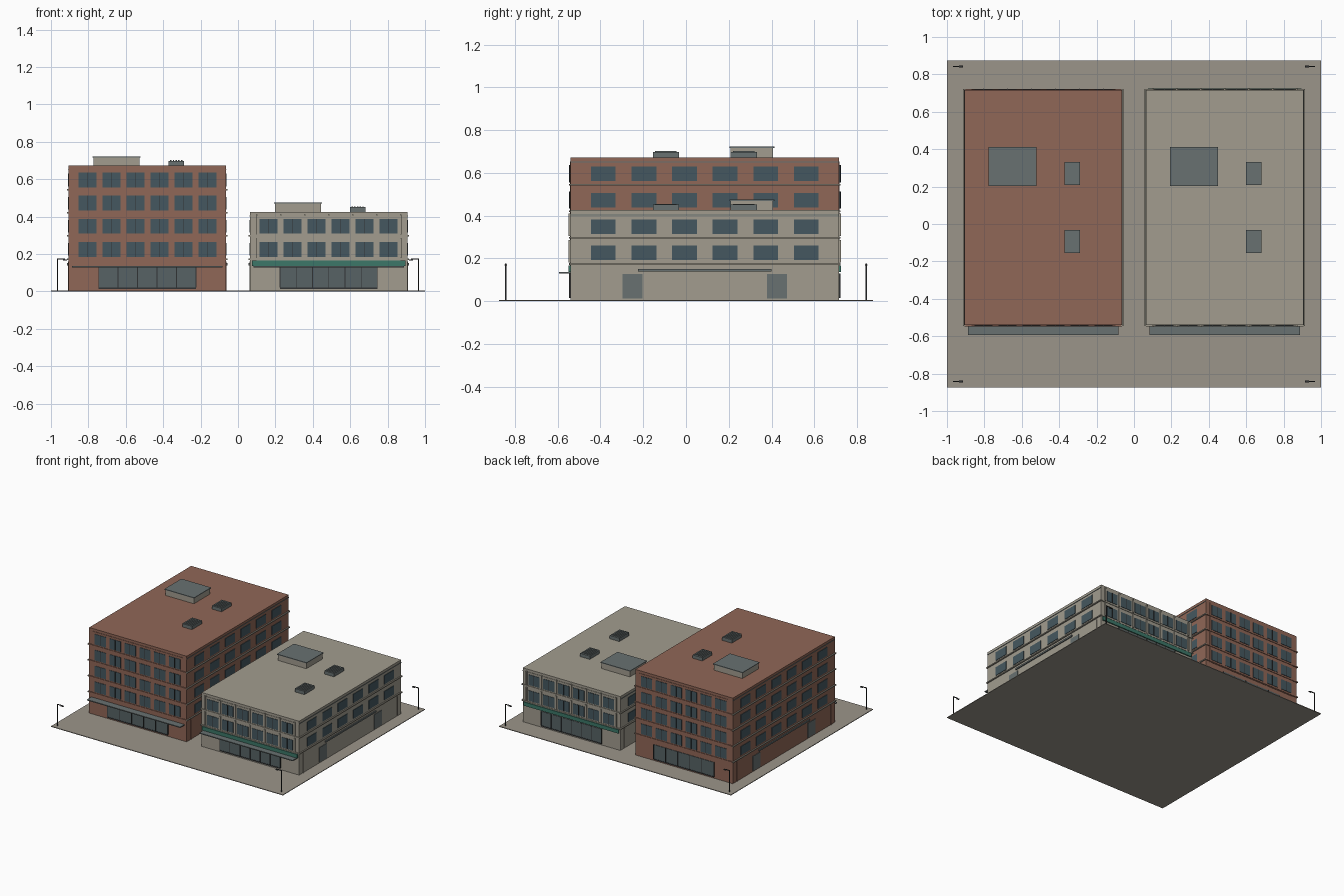
import bpy
import bmesh
from mathutils import Matrix, Vector

cube = bpy.data.objects.get("Cube")
if cube:
    bpy.data.objects.remove(cube, do_unlink=True)


def material(name, r, g, b):
    m = bpy.data.materials.new(name)
    m.use_nodes = True
    m.diffuse_color = (r, g, b, 1)
    m.node_tree.nodes["Principled BSDF"].inputs["Base Color"].default_value = (r, g, b, 1)
    return m


BRICK = material("brick red", 0.28, 0.135, 0.095)
STONE = material("warm stone", 0.36, 0.335, 0.275)
PAVING = material("paving", 0.33, 0.30, 0.255)
METAL = material("grey metal", 0.14, 0.165, 0.165)
GLASS = material("blue grey glass", 0.06, 0.097, 0.117)
SHOP = material("shop glass", 0.095, 0.123, 0.13)
GREEN = material("green sign band", 0.045, 0.185, 0.14)
DARK = material("dark metal", 0.03, 0.032, 0.033)


def boxes(name, mat, items):
    """One object from boxes given as (x0, x1, y0, y1, z0, z1)."""
    bm = bmesh.new()
    for x0, x1, y0, y1, z0, z1 in items:
        mid = Vector((x0 + x1, y0 + y1, z0 + z1)) / 2
        size = Matrix.Diagonal((abs(x1 - x0), abs(y1 - y0), z1 - z0, 1))
        bmesh.ops.create_cube(bm, size=1, matrix=Matrix.Translation(mid) @ size)
    me = bpy.data.meshes.new(name)
    bm.to_mesh(me)
    bm.free()
    me.materials.append(mat)
    ob = bpy.data.objects.new(name, me)
    bpy.context.collection.objects.link(ob)
    return ob


CY, HW, HD = 0.088, 0.42, 0.628     # building centre y, half width, half depth
GROUND = 0.005
FLOOR = 0.1235                      # storey height
BAY = 0.1283                        # front window spacing
SIDE_BAY = 0.19
PANEL = 3 * BAY


def on_end(cx, s, u0, u1, z0, z1, out):
    """Box on the front (s = -1) or back (s = 1) wall."""
    y = CY + s * HD
    return (cx + u0, cx + u1, y - s * 0.004, y + s * out, z0, z1)


def on_side(cx, s, u0, u1, z0, z1, out):
    """Box on the left (s = 1) or right (s = -1) wall."""
    x = cx + s * HW
    return (x - s * 0.004, x + s * out, CY + u0, CY + u1, z0, z1)


def building(prefix, cx, top, floors, mat, panes):
    def add(part, m, items):
        boxes(prefix + "_" + part, m, items)

    add("walls", mat, [(cx - HW, cx + HW, CY - HD, CY + HD, GROUND, top)])

    glass, bars, ledges, end_ledges, panels = [], [], [], [], []
    shop, shop_bars, doors, pipes, rails = [], [], [], [], []
    for s in (-1, 1):
        # raised window panel on the street walls
        panels.append(on_end(cx, s, -PANEL, PANEL, 0.165, top - 0.02, 0.003))
        for f in range(floors):
            zc = 0.225 + f * FLOOR
            for k in range(6):
                u = (k - 2.5) * BAY
                glass.append(on_end(cx, s, u - 0.048, u + 0.048, zc - 0.04, zc + 0.04, 0.006))
                bars.append(on_end(cx, s, u - 0.002, u + 0.002, zc - 0.04, zc + 0.04, 0.008))
                v = (k - 2.5) * SIDE_BAY
                glass.append(on_side(cx, s, v - 0.058, v + 0.058, zc - 0.034, zc + 0.034, 0.004))
            zl = 0.173 + f * FLOOR
            ledges.append(on_side(cx, s, -HD - 0.006, HD + 0.006, zl - 0.004, zl + 0.004, 0.009))
            end_ledges.append(on_end(cx, s, -HW, HW, zl - 0.004, zl + 0.004, 0.007))
        # shop front with mullions
        w = 0.26
        shop.append(on_end(cx, s, -w, w, 0.02, 0.13, 0.004))
        for k in range(panes + 1):
            u = -w + 2 * w * k / panes
            shop_bars.append(on_end(cx, s, u - 0.002, u + 0.002, 0.02, 0.13, 0.007))
        shop_bars.append(on_end(cx, s, -w, w, 0.014, 0.02, 0.007))
        # side doors, rail and downpipes
        for v in (-0.338, 0.338):
            doors.append(on_side(cx, s, v - 0.046, v + 0.046, 0.012, 0.126, 0.004))
        rails.append(on_side(cx, s, -0.312, 0.312, 0.139, 0.151, 0.008))
        for v in (-0.578, 0.578):
            pipes.append(on_side(cx, s, v - 0.002, v + 0.002, GROUND, 0.16, 0.004))
        rails.append(on_side(cx, s, -HD, HD, top - 0.024, top - 0.019, 0.003))

    add("window_panels", mat, panels)
    add("windows", GLASS, glass)
    add("window_bars", DARK, bars)
    add("side_ledges", STONE, ledges)
    add("street_ledges", mat, end_ledges)
    add("shop_windows", SHOP, shop)
    add("shop_mullions", DARK, shop_bars)
    add("side_doors", METAL, doors)
    add("side_rails", METAL, rails)
    add("downpipes", mat, pipes)

    # entrance canopy on the front only
    y = CY - HD
    add("canopy", METAL, [(cx - 0.402, cx + 0.402, y - 0.054, y, 0.129, 0.136)])

    # roof access block and air units
    add("roof_block", STONE, [(cx - 0.287, cx - 0.041, 0.208, 0.408, top, top + 0.044)])
    add("roof_block_cap", METAL, [(cx - 0.292, cx - 0.036, 0.203, 0.413, top + 0.044, top + 0.05)])
    units, slats = [], []
    for yc in (0.27, -0.094):
        units.append((cx + 0.113, cx + 0.196, yc - 0.061, yc + 0.061, top, top + 0.026))
        for k in range(5):
            x = cx + 0.122 + k * 0.0145
            slats.append((x, x + 0.007, yc - 0.05, yc + 0.05, top + 0.026, top + 0.03))
    add("air_units", METAL, units)
    add("air_unit_slats", METAL, slats)


boxes("paved_ground", PAVING, [(-1, 1, -0.875, 0.875, 0, GROUND)])
building("tall_block", -0.485, 0.672, 4, BRICK, 5)
building("low_block", 0.485, 0.425, 2, STONE, 6)

# green sign band and vertical fins of the low block
bands, fins = [], []
for s in (-1, 1):
    bands.append(on_end(0.485, s, -0.41, 0.41, 0.137, 0.166, 0.009))
    for k in range(7):
        u = (k - 3) * BAY
        for z in (0.18, 0.304):
            fins.append(on_end(0.485, s, u - 0.005, u + 0.005, z, z + 0.106, 0.01))
boxes("sign_bands", GREEN, bands)
boxes("window_fins", STONE, fins)

# corner street lamps with arms pointing inward
poles = []
for sx in (-1, 1):
    for y in (-0.843, 0.843):
        poles.append((sx * 0.968, sx * 0.962, y - 0.003, y + 0.003, GROUND, 0.174))
        poles.append((sx * 0.968, sx * 0.925, y - 0.003, y + 0.003, 0.17, 0.175))
        poles.append((sx * 0.935, sx * 0.915, y - 0.005, y + 0.005, 0.166, 0.172))
boxes("street_lamps", DARK, poles)
